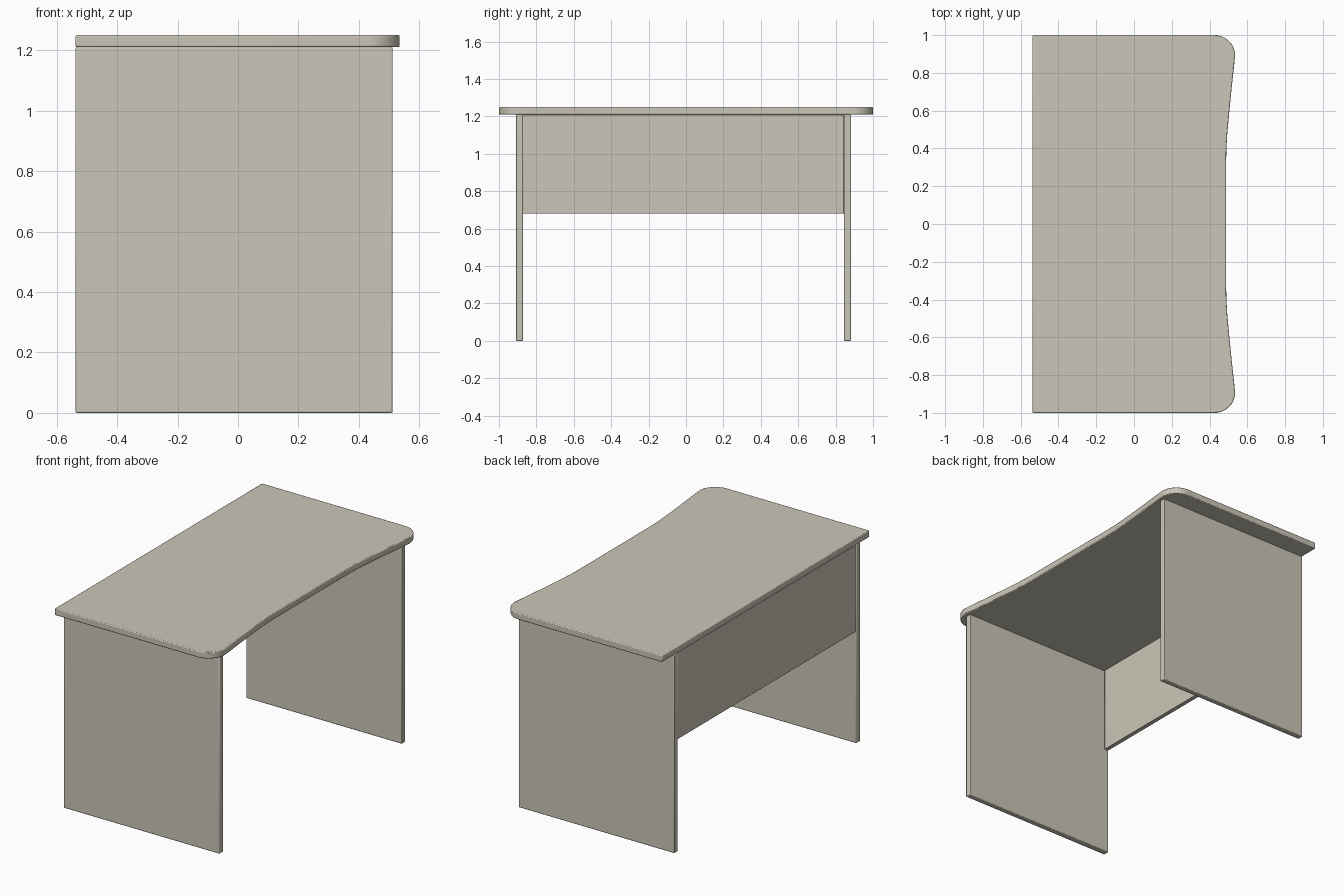
import bpy, bmesh, math

if "Cube" in bpy.data.objects:
    bpy.data.objects.remove(bpy.data.objects["Cube"])

laminate = bpy.data.materials.new("warm grey laminate")
laminate.diffuse_color = (0.60, 0.565, 0.48, 1)
laminate.use_nodes = True
laminate.node_tree.nodes["Principled BSDF"].inputs["Base Color"].default_value = laminate.diffuse_color


def finish(name, bm, bevel):
    bmesh.ops.recalc_face_normals(bm, faces=bm.faces[:])
    me = bpy.data.meshes.new(name)
    bm.to_mesh(me)
    bm.free()
    me.materials.append(laminate)
    ob = bpy.data.objects.new(name, me)
    bpy.context.collection.objects.link(ob)
    mod = ob.modifiers.new("edge_bevel", 'BEVEL')
    mod.width = bevel
    mod.segments = 2
    mod.limit_method = 'ANGLE'
    mod.angle_limit = math.radians(40)
    bpy.context.view_layer.objects.active = ob
    ob.select_set(True)
    bpy.ops.object.shade_smooth_by_angle(angle=math.radians(30))
    ob.select_set(False)
    return ob


def board(name, lo, hi, bevel=0.005):
    bm = bmesh.new()
    bmesh.ops.create_cube(bm, size=1)
    for v in bm.verts:
        for i in range(3):
            v.co[i] = lo[i] if v.co[i] < 0 else hi[i]
    return finish(name, bm, bevel)


# Table top: straight back, scooped front edge and rounded front corners
half = [(0.488, 0.33), (0.489, 0.40), (0.494, 0.48), (0.503, 0.58),
        (0.517, 0.72), (0.528, 0.82)]
r, cx, cy = 0.108, 0.427, 0.892
for i in range(13):
    a = math.radians(7.5 * i)
    half.append((cx + r * math.cos(a), cy + r * math.sin(a)))
half.append((-0.538, 1.0))
outline = half + [(x, -y) for x, y in reversed(half)]

bm = bmesh.new()
face = bm.faces.new([bm.verts.new((x, y, 1.21)) for x, y in outline])
ext = bmesh.ops.extrude_face_region(bm, geom=[face])
bmesh.ops.translate(bm, vec=(0, 0, 0.04),
                    verts=[g for g in ext["geom"] if isinstance(g, bmesh.types.BMVert)])
finish("table_top", bm, 0.005)

# Side panels that carry the top
for name, y0, y1 in (("left_side_panel", -0.91, -0.872), ("right_side_panel", 0.845, 0.882)):
    board(name, (-0.538, y0, 0), (0.512, y1, 1.21))

# Back panel between the sides
board("back_panel", (-0.535, -0.872, 0.68), (-0.508, 0.845, 1.21), 0.003)
